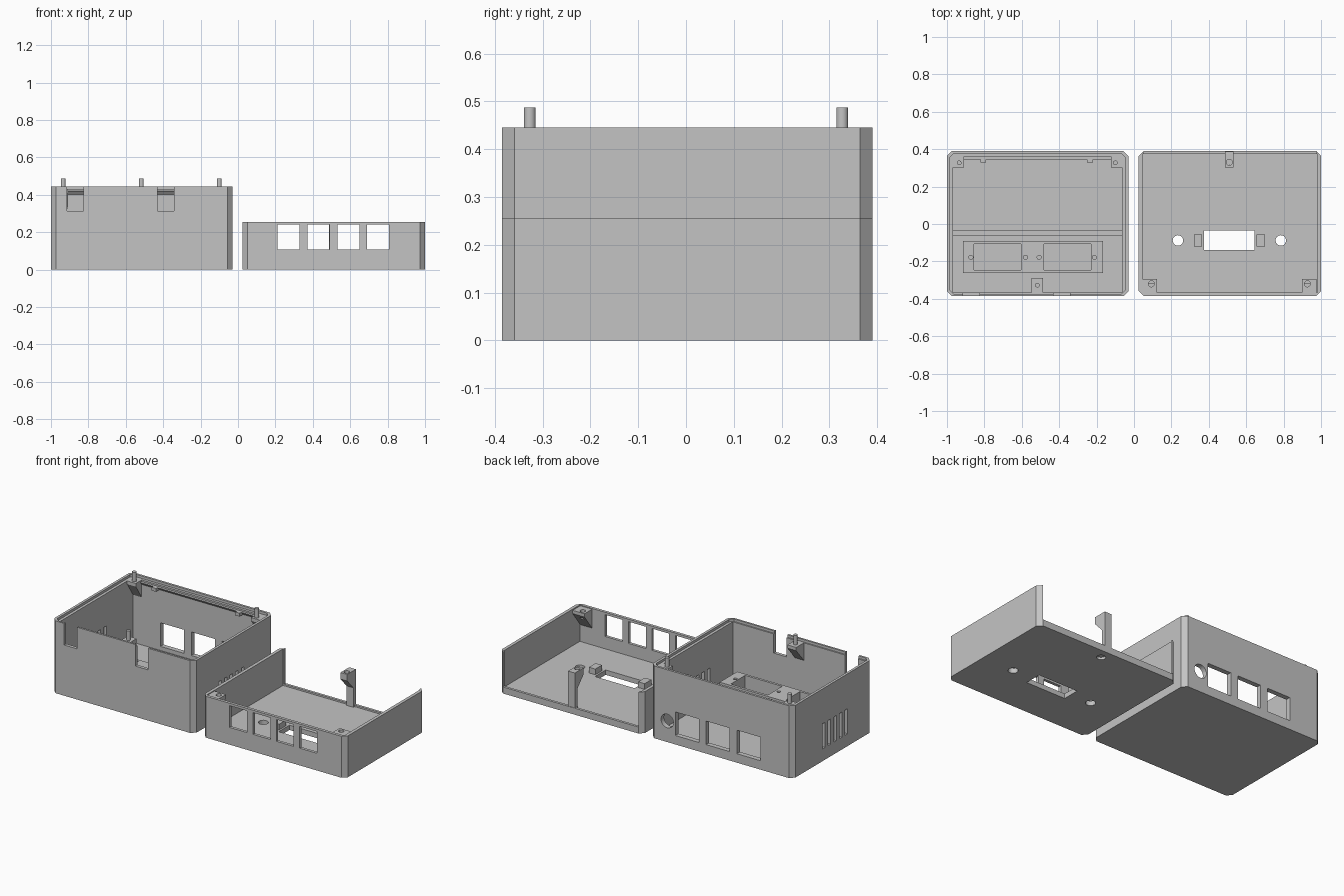
import bpy, bmesh, math

if "Cube" in bpy.data.objects:
    bpy.data.objects.remove(bpy.data.objects["Cube"])

grey = bpy.data.materials.new("grey plastic")
grey.diffuse_color = (0.55, 0.55, 0.55, 1)
grey.use_nodes = True
grey.node_tree.nodes["Principled BSDF"].inputs["Base Color"].default_value = grey.diffuse_color


def prism(bm, pts, lo, hi, axis="z"):
    """Extrude a 2D outline along z (x,y points) or x (y,z points)."""
    def place(p, t):
        return (p[0], p[1], t) if axis == "z" else (t, p[0], p[1])
    n = len(pts)
    a = [bm.verts.new(place(p, lo)) for p in pts]
    b = [bm.verts.new(place(p, hi)) for p in pts]
    faces = [bm.faces.new(a[::-1]), bm.faces.new(b)]
    faces += [bm.faces.new((a[i], a[(i + 1) % n], b[(i + 1) % n], b[i])) for i in range(n)]
    bmesh.ops.recalc_face_normals(bm, faces=faces)


def box(bm, x0, x1, y0, y1, z0, z1):
    prism(bm, [(x0, y0), (x1, y0), (x1, y1), (x0, y1)], z0, z1)


def rod(bm, x, y, r, z0, z1, n=24):
    prism(bm, [(x + r * math.cos(2 * math.pi * i / n), y + r * math.sin(2 * math.pi * i / n))
               for i in range(n)], z0, z1)


def outline(x0, x1, y0, y1, c):
    """Rectangle with chamfered corners."""
    return [(x0 + c, y0), (x1 - c, y0), (x1, y0 + c), (x1, y1 - c),
            (x1 - c, y1), (x0 + c, y1), (x0, y1 - c), (x0, y0 + c)]


def finish(name, bm):
    me = bpy.data.meshes.new(name)
    bm.to_mesh(me)
    bm.free()
    me.materials.append(grey)
    ob = bpy.data.objects.new(name, me)
    bpy.context.collection.objects.link(ob)
    return ob


def cut(ob, fill):
    """Subtract the shapes that fill(bm) draws."""
    bm = bmesh.new()
    fill(bm)
    tool = finish("cutter", bm)
    tool.hide_render = True
    mod = ob.modifiers.new("cut", "BOOLEAN")
    mod.operation, mod.solver, mod.object = "DIFFERENCE", "EXACT", tool
    dg = bpy.context.evaluated_depsgraph_get()
    me = bpy.data.meshes.new_from_object(ob.evaluated_get(dg))
    ob.modifiers.clear()
    ob.data = me
    bpy.data.objects.remove(tool)


def part(name, fill):
    bm = bmesh.new()
    fill(bm)
    return finish(name, bm)


def bracket(bm, x0, x1, wall, tip, top, lip, drop):
    """Block on a wall with a sloping underside."""
    prism(bm, [(wall, top), (tip, top), (tip, top - lip), (wall, top - drop)], x0, x1, "x")


Y0, Y1 = -0.385, 0.39

# ---- deep tray
BX0, BX1, BH = -1.0, -0.03, 0.445
tray = part("deep_tray", lambda b: prism(b, outline(BX0, BX1, Y0, Y1, 0.026), 0, BH))
cut(tray, lambda b: box(b, BX0 + 0.033, BX1 - 0.033, Y0 + 0.02, Y1 - 0.03, 0.03, 0.6))
# stepped rim
cut(tray, lambda b: prism(b, outline(BX0 + 0.016, BX1 - 0.016, Y0 + 0.012, Y1 - 0.014, 0.02), 0.43, 0.6))


def tray_openings(b):
    for x in (-0.915, -0.43):                       # front notches
        box(b, x, x + 0.088, -0.5, -0.34, 0.312, 0.6)
    for x in (-0.78, -0.57, -0.36):                 # back ports
        box(b, x, x + 0.16, 0.33, 0.5, 0.055, 0.2)
    for i in range(5):                              # side vents
        y = -0.145 + i * 0.055
        for x in (BX0, BX1):
            box(b, x - 0.05, x + 0.05, y, y + 0.025, 0.075, 0.23)
    # round back port
    r = [(-0.145 + 0.042 * math.cos(a * math.pi / 16), 0.13 + 0.042 * math.sin(a * math.pi / 16))
         for a in range(32)]
    lo = [b.verts.new((x, 0.33, z)) for x, z in r]
    hi = [b.verts.new((x, 0.5, z)) for x, z in r]
    fs = [b.faces.new(lo), b.faces.new(hi[::-1])]
    fs += [b.faces.new((lo[i], hi[i], hi[(i + 1) % 32], lo[(i + 1) % 32])) for i in range(32)]
    bmesh.ops.recalc_face_normals(b, faces=fs)


cut(tray, tray_openings)

# pin brackets and pins
def tray_brackets(b):
    for x in (-0.968, -0.122):
        bracket(b, x, x + 0.06, 0.362, 0.303, 0.43, 0.02, 0.11)
    bracket(b, -0.547, -0.487, -0.367, -0.29, 0.43, 0.02, 0.11)


part("tray_brackets", tray_brackets)
PINS = ((-0.935, 0.327), (-0.1, 0.327), (-0.517, -0.327))
pins = part("locating_pins", lambda b: [rod(b, x, y, 0.0125, 0.42, 0.487) for x, y in PINS])

# ledge and clips on the back wall
def ledge(b):
    prism(b, [(0.362, 0.42), (0.345, 0.42), (0.362, 0.40)], -0.91, -0.12, "x")
    for x in (-0.82, -0.25):
        box(b, x, x + 0.03, 0.33, 0.362, 0.4, 0.42)


part("back_ledge", ledge)
part("divider", lambda b: box(b, -0.968, -0.062, -0.063, -0.035, 0.028, 0.1))

# raised mount with two bays and screw holes
mount = part("bay_mount", lambda b: box(b, -0.915, -0.165, -0.262, -0.092, 0.028, 0.19))


def bays(b):
    for x in (-0.855, -0.482):
        box(b, x, x + 0.252, -0.247, -0.108, 0.05, 0.3)
    for x in (-0.872, -0.58, -0.507, -0.212):
        rod(b, x, -0.178, 0.011, 0.12, 0.3, 16)


cut(mount, bays)

# ---- shallow lid
LX0, LX1, LH = 0.025, 1.0, 0.255
lid = part("shallow_lid", lambda b: prism(b, outline(LX0, LX1, Y0, Y1, 0.026), 0, LH))
cut(lid, lambda b: box(b, LX0 + 0.02, LX1 - 0.02, Y0 + 0.018, 0.374, 0.03, 0.5))
# open back above a low sill
cut(lid, lambda b: box(b, LX0 + 0.026, LX1 - 0.026, 0.34, 0.5, 0.04, 0.5))


def lid_openings(b):
    for x in (0.212, 0.372, 0.531, 0.69):           # front windows
        box(b, x, x + 0.118, -0.5, -0.34, 0.106, 0.24)
    box(b, 0.375, 0.645, -0.14, -0.035, -0.1, 0.1)  # display slot
    for x in (0.235, 0.785):                        # round holes
        rod(b, x, -0.088, 0.028, -0.1, 0.1)
    rod(b, 0.51, 0.33, 0.025, -0.1, 0.015)          # underside recess


cut(lid, lid_openings)


def tabs(b):
    for x in (0.32, 0.656):
        box(b, x, x + 0.044, -0.12, -0.055, 0.028, 0.065)


part("slot_tabs", tabs)


# socket brackets, with a free-standing post at the back
def sockets(b):
    for x in (0.043, 0.897):
        bracket(b, x, x + 0.08, -0.37, -0.293, 0.25, 0.02, 0.12)


def post(b):
    prism(b, [(0.387, 0.028), (0.387, LH), (0.302, LH), (0.302, 0.215), (0.362, 0.15), (0.362, 0.028)],
          0.486, 0.532, "x")


HOLES = ((0.093, -0.32), (0.927, -0.32), (0.51, 0.33))
for ob in (part("front_sockets", sockets), part("back_post", post)):
    cut(ob, lambda b: [rod(b, x, y, 0.016, 0.2, 0.4) for x, y in HOLES])

# smooth the round pins
bpy.ops.object.select_all(action="DESELECT")
pins.select_set(True)
bpy.context.view_layer.objects.active = pins
bpy.ops.object.shade_smooth_by_angle()
